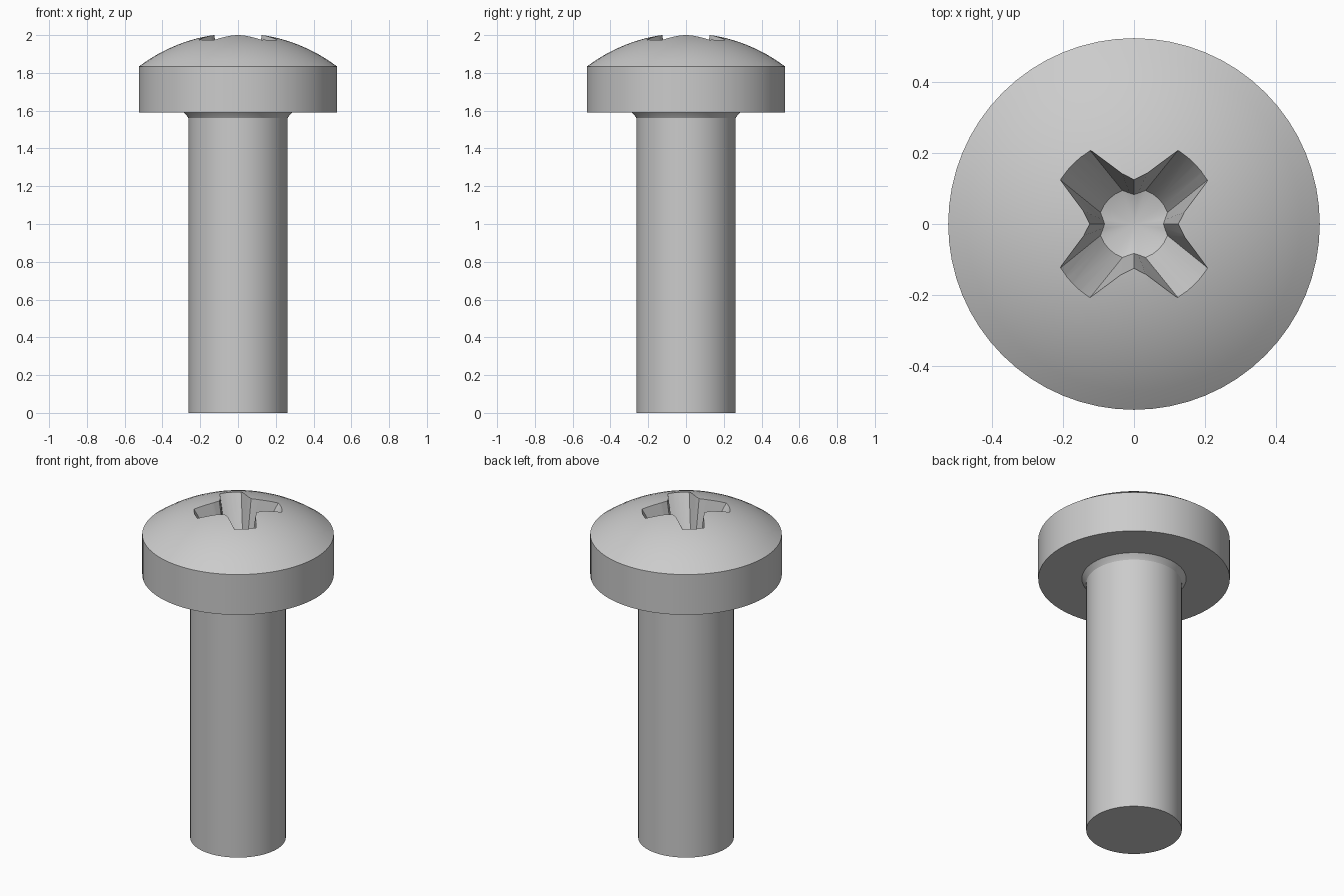
import bpy, bmesh
from math import sin, cos, radians, sqrt, tau

cube = bpy.data.objects.get("Cube")
if cube:
    bpy.data.objects.remove(cube, do_unlink=True)

steel = bpy.data.materials.new("grey steel")
steel.use_nodes = True
colour = (0.6, 0.6, 0.6, 1)
steel.diffuse_color = colour
steel.node_tree.nodes["Principled BSDF"].inputs["Base Color"].default_value = colour


def loft(name, rings, bottom, top):
    """Skin a stack of rings (lowest first) and close both ends with fans."""
    bm = bmesh.new()
    loops = [[bm.verts.new(p) for p in ring] for ring in rings]
    n = len(loops[0])
    for low, high in zip(loops, loops[1:]):
        for i in range(n):
            j = (i + 1) % n
            bm.faces.new((low[i], low[j], high[j], high[i]))
    for loop, z in ((loops[0], bottom), (loops[-1], top)):
        tip = bm.verts.new((0, 0, z))
        for i in range(n):
            bm.faces.new((loop[i], loop[(i + 1) % n], tip))
    bmesh.ops.recalc_face_normals(bm, faces=bm.faces)
    mesh = bpy.data.meshes.new(name)
    bm.to_mesh(mesh)
    bm.free()
    mesh.materials.append(steel)
    obj = bpy.data.objects.new(name, mesh)
    bpy.context.collection.objects.link(obj)
    return obj


def circle(r, z, n=64):
    return [(r * cos(tau * i / n), r * sin(tau * i / n), z) for i in range(n)]


# Shank, flared neck, head rim and spherical dome, turned as one piece
head_r, dome_r, apex = 0.525, 0.87, 2.01
profile = [(0.262, 0), (0.262, 1.56), (0.27, 1.572), (0.286, 1.59), (head_r, 1.59)]
for i in range(10):
    r = head_r * (1 - i / 10)
    profile.append((r, apex - dome_r + sqrt(dome_r ** 2 - r ** 2)))
body = loft("screw_body", [circle(r, z) for r, z in profile], 0, apex)

# Cross recess: one quarter outline repeated four times, tapering downward
mouth = [(0, .123), (13, .143)] + [(a, .247) for a in (31, 38, 45, 52, 59)] + [(77, .143)]
floor = [(0, .083), (8, .088)] + [(a, .1) for a in (19, 32, 45, 58, 71)] + [(82, .088)]


def cross(outline):
    return [(r * cos(radians(a + q)), r * sin(radians(a + q)))
            for q in (0, 90, 180, 270) for a, r in outline]


mouth_z, floor_z, over_z = 1.985, 1.71, 2.06
t = (over_z - floor_z) / (mouth_z - floor_z)
low = [(x, y, floor_z) for x, y in cross(floor)]
high = [(a + (c - a) * t, b + (d - b) * t, over_z)
        for (a, b), (c, d) in zip(cross(floor), cross(mouth))]
cutter = loft("recess_cutter", [low, high], floor_z - 0.03, over_z)
cutter.hide_render = True

cut = body.modifiers.new("cross recess", "BOOLEAN")
cut.operation = "DIFFERENCE"
cut.solver = "EXACT"
cut.object = cutter

bpy.ops.object.select_all(action="DESELECT")
body.select_set(True)
bpy.context.view_layer.objects.active = body
bpy.ops.object.modifier_apply(modifier=cut.name)
bpy.data.objects.remove(cutter, do_unlink=True)
bpy.ops.object.shade_smooth_by_angle(angle=radians(25))
